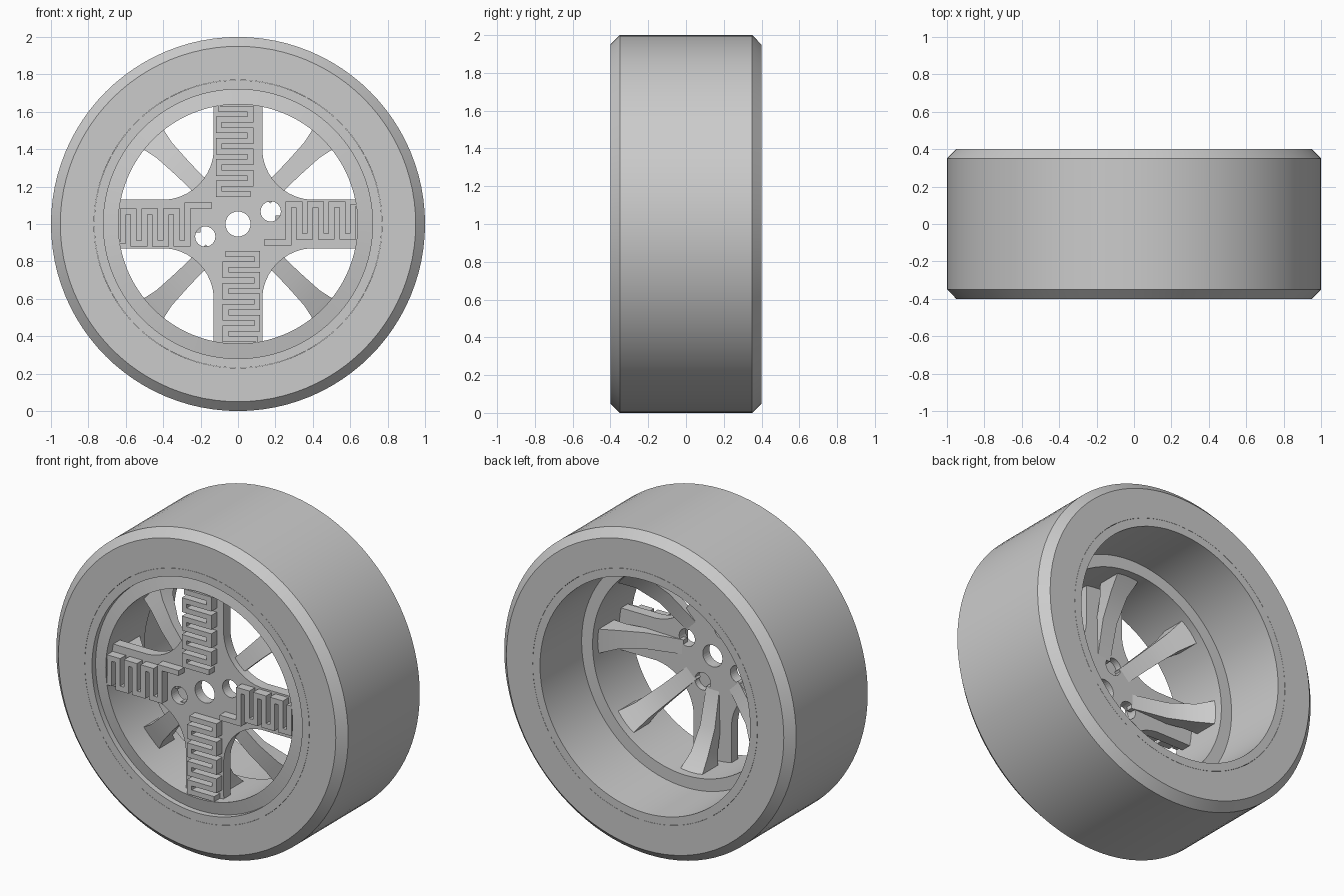
import bpy, bmesh, math

if "Cube" in bpy.data.objects:
    bpy.data.objects.remove(bpy.data.objects["Cube"])

SEG = 96
HUB_Z = 1.0


def finish(name, bm, smooth=True):
    bmesh.ops.recalc_face_normals(bm, faces=bm.faces)
    me = bpy.data.meshes.new(name)
    bm.to_mesh(me)
    bm.free()
    ob = bpy.data.objects.new(name, me)
    bpy.context.collection.objects.link(ob)
    if smooth:
        bpy.ops.object.select_all(action='DESELECT')
        ob.select_set(True)
        bpy.context.view_layer.objects.active = ob
        bpy.ops.object.shade_smooth_by_angle(angle=math.radians(30))
    return ob


def lathe(name, profile):
    """Spin a closed (radius, y) profile around the wheel axis."""
    bm = bmesh.new()
    rings = []
    for i in range(SEG):
        a = 2 * math.pi * i / SEG
        rings.append([bm.verts.new((r * math.cos(a), y, HUB_Z + r * math.sin(a)))
                      for r, y in profile])
    n = len(profile)
    for i in range(SEG):
        p, q = rings[i], rings[(i + 1) % SEG]
        for j in range(n):
            k = (j + 1) % n
            bm.faces.new((p[j], p[k], q[k], q[j]))
    return finish(name, bm)


def turn(x, z, a):
    c, s = math.cos(a), math.sin(a)
    return x * c - z * s, x * s + z * c


def prism(bm, outline, y0, y1, angle=0.0):
    """Extrude a front-view outline from y0 to y1, turned about the axis."""
    pts = [turn(x, z, angle) for x, z in outline]
    a = [bm.verts.new((x, y0, HUB_Z + z)) for x, z in pts]
    b = [bm.verts.new((x, y1, HUB_Z + z)) for x, z in pts]
    bm.faces.new(a)
    bm.faces.new(b[::-1])
    for i in range(len(a)):
        j = (i + 1) % len(a)
        bm.faces.new((a[i], b[i], b[j], a[j]))


def circle(cx, cz, r, n=32):
    return [(cx + r * math.cos(2 * math.pi * i / n),
             cz + r * math.sin(2 * math.pi * i / n)) for i in range(n)]


def ribbon(path, w):
    """Outline of an axis-aligned path with half width w."""
    dirs = []
    for (x0, z0), (x1, z1) in zip(path, path[1:]):
        d = math.hypot(x1 - x0, z1 - z0)
        dirs.append((-(z1 - z0) / d, (x1 - x0) / d))
    left, right = [], []
    for i, (x, z) in enumerate(path):
        near = dirs[max(i - 1, 0):i + 1]
        nx, nz = sum(d[0] for d in near), sum(d[1] for d in near)
        left.append((x + nx * w, z + nz * w))
        right.append((x - nx * w, z - nz * w))
    return left + right[::-1]


# Tyre with chamfered shoulders
lathe("tyre", [(.77, -.4), (.95, -.4), (1, -.35), (1, .35), (.95, .4), (.77, .4)])

# Rim: front lip, sloped inner ring, bore and deep rear barrel
lathe("rim", [(.769, -.4), (.72, -.4), (.72, -.365), (.64, -.38),
              (.64, 0), (.715, 0), (.72, .4), (.769, .4)])

# Hub plate: four arms joined by concave arcs
outline = []
for q in range(4):
    corner = [(.65, .13)]
    for i in range(13):
        t = math.radians(274) - math.radians(98) * i / 12
        corner.append((.406 + .277 * math.cos(t), .406 + .277 * math.sin(t)))
    corner.append((.13, .65))
    outline += [turn(x, z, q * math.pi / 2) for x, z in corner]
bm = bmesh.new()
prism(bm, outline, -.325, -.26)
plate = finish("hub_plate", bm)

# Axle hole, two through bolt holes and two blind ones open at the back
bm = bmesh.new()
prism(bm, circle(0, 0, .067), -.5, 0)
for q in range(4):
    prism(bm, circle(.175, .067, .054), -.5 if q % 2 == 0 else -.3, 0, q * math.pi / 2)
cutter = finish("hole_cutter", bm, False)
cutter.hide_render = True
cutter.hide_set(True)
mod = plate.modifiers.new("holes", 'BOOLEAN')
mod.operation = 'DIFFERENCE'
mod.solver = 'EXACT'
mod.object = cutter

# Raised zig-zag ribs on each arm
LOW, HIGH, W = -.067, .103, .028
for q in range(4):
    start = .27 if q % 2 == 0 else .16
    count = 7 if q % 2 == 0 else 9
    pitch = (.615 - start) / (count - 1)
    # side arms begin with a short bar passing below the bolt hole
    path = [(.14, -.10), (start, -.10)] if q % 2 == 0 else [(start, LOW)]
    up = True
    for i in range(count):
        r = start + pitch * i
        if i:
            path.append((r, LOW if up else HIGH))
        path.append((r, HIGH if up else LOW))
        up = not up
    bm = bmesh.new()
    prism(bm, ribbon(path, min(W, pitch * .28)), -.38, -.32, q * math.pi / 2)
    finish("zigzag_rib", bm, False)

# Eight tapering spokes sweeping back to the rim: radius, front y, back y, half width
SECTIONS = [(.20, -.30, -.262, .045), (.42, -.27, -.21, .05),
            (.56, -.23, -.13, .058), (.65, -.20, -.04, .078)]
for k in range(8):
    bm = bmesh.new()
    rows = []
    for r, yf, yb, h in SECTIONS:
        row = []
        for t, y in ((-h, yf), (h, yf), (h, yb), (-h, yb)):
            x, z = turn(r, t, k * math.pi / 4)
            row.append(bm.verts.new((x, y, HUB_Z + z)))
        rows.append(row)
    for p, s in zip(rows, rows[1:]):
        for j in range(4):
            bm.faces.new((p[j], p[(j + 1) % 4], s[(j + 1) % 4], s[j]))
    bm.faces.new(rows[0])
    bm.faces.new(rows[-1][::-1])
    finish("spoke", bm)
